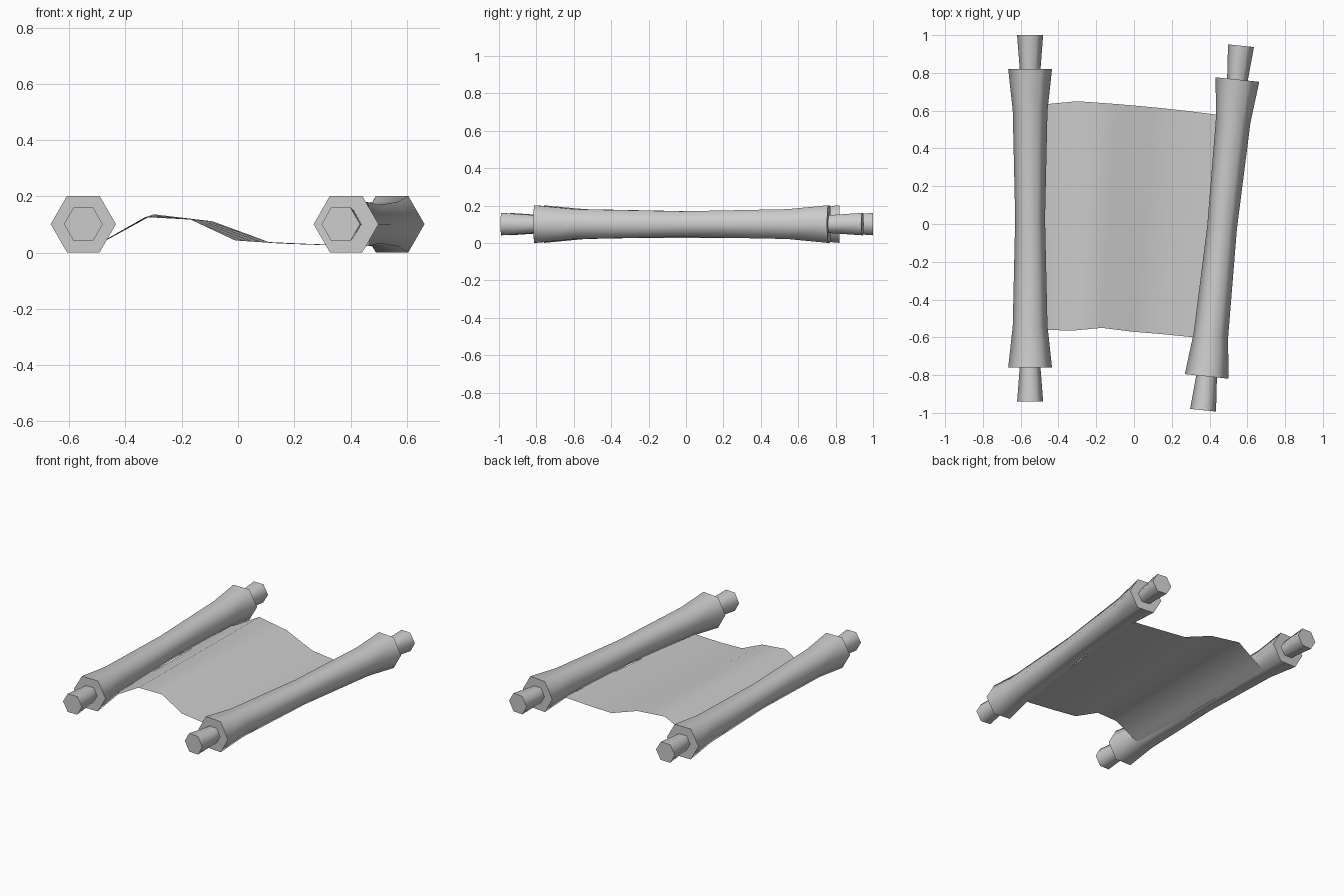
import bpy, bmesh, math
from mathutils import Vector

cube = bpy.data.objects.get("Cube")
if cube:
    bpy.data.objects.remove(cube, do_unlink=True)

grey = bpy.data.materials.new("plain grey")
grey.use_nodes = True
GREY = (0.6, 0.6, 0.6, 1)
grey.diffuse_color = GREY
grey.node_tree.nodes["Principled BSDF"].inputs["Base Color"].default_value = GREY


def finish(name, bm, angle):
    bmesh.ops.recalc_face_normals(bm, faces=bm.faces)
    mesh = bpy.data.meshes.new(name)
    bm.to_mesh(mesh)
    bm.free()
    mesh.materials.append(grey)
    ob = bpy.data.objects.new(name, mesh)
    bpy.context.collection.objects.link(ob)
    bpy.ops.object.select_all(action="DESELECT")
    ob.select_set(True)
    bpy.context.view_layer.objects.active = ob
    bpy.ops.object.shade_smooth_by_angle(angle=math.radians(angle))
    return ob


# Half profile of a roller: (distance from the middle, radius)
HALF = [(0.57, 0.092), (0.79, 0.116), (0.79, 0.055), (0.97, 0.069)]
PROFILE = [(-d, r) for d, r in reversed(HALF)] + [(0, 0.079)] + HALF
SIDES = 6


def roller(name, x, y, turn):
    """Six-sided waisted rod with a flared handle at both ends."""
    bm = bmesh.new()
    rings = []
    for d, r in PROFILE:
        angles = [math.tau * i / SIDES for i in range(SIDES)]
        rings.append([bm.verts.new((r * math.cos(a), d, r * math.sin(a))) for a in angles])
    for a, b in zip(rings, rings[1:]):
        for i in range(SIDES):
            j = (i + 1) % SIDES
            bm.faces.new((a[i], a[j], b[j], b[i]))
    bm.faces.new(rings[0])
    bm.faces.new(rings[-1])
    ob = finish(name, bm, 70)
    ob.location = (x, y, 0.101)
    ob.rotation_euler.z = math.radians(turn)


roller("right_roller", -0.55, 0.03, 0)
roller("left_roller", 0.466, -0.021, -5.94)

# Wavy sheet stretched between the rollers, from front edge to back edge
FRONT = [(-0.51, -0.56, 0.028), (-0.46, -0.56, 0.052), (-0.33, -0.565, 0.126),
         (-0.17, -0.55, 0.118), (-0.01, -0.57, 0.043), (0.15, -0.583, 0.032),
         (0.32, -0.6, 0.026), (0.37, -0.605, 0.026)]
BACK = [(-0.51, 0.63, 0.025), (-0.46, 0.635, 0.048), (-0.3, 0.65, 0.136),
        (-0.09, 0.635, 0.111), (0.11, 0.617, 0.037), (0.27, 0.6, 0.03),
        (0.43, 0.58, 0.026), (0.49, 0.575, 0.026)]
STEPS = 4
bm = bmesh.new()
rows = []
for s in range(STEPS + 1):
    rows.append([bm.verts.new(Vector(f).lerp(Vector(b), s / STEPS)) for f, b in zip(FRONT, BACK)])
for a, b in zip(rows, rows[1:]):
    for i in range(len(a) - 1):
        bm.faces.new((a[i], a[i + 1], b[i + 1], b[i]))
finish("sheet", bm, 80)
